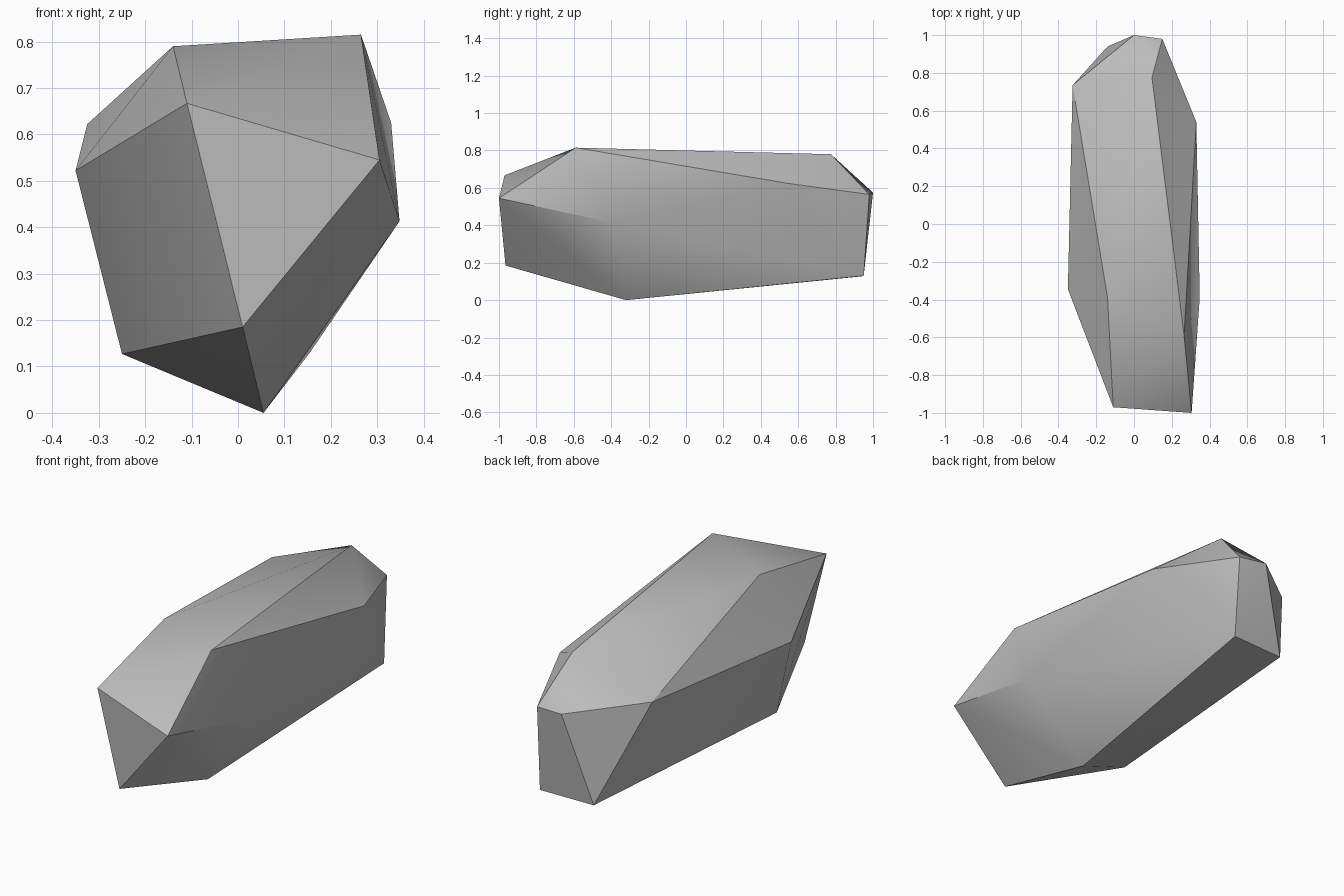
import bpy
import bmesh
import math

# Remove the default cube
cube = bpy.data.objects.get("Cube")
if cube:
    bpy.data.objects.remove(cube, do_unlink=True)

# Corners of the faceted boulder, grouped by region
front_corners = [(-.11, -.97, .667), (.305, -1, .545), (.01, -.965, .185)]
ridge_corners = [(-.14, -.39, .79), (.265, -.59, .815), (.095, .775, .78)]
side_corners = [(-.35, -.345, .522), (-.325, .735, .622),
                (.348, -.39, .413), (.33, .54, .625)]
back_corners = [(0, 1, .575), (.15, .98, .565), (.155, .95, .13), (-.14, .94, .127)]
base_corners = [(.055, -.32, 0), (-.25, -.37, .127)]


def make_material(name, colour):
    material = bpy.data.materials.new(name)
    material.diffuse_color = colour
    material.use_nodes = True
    shader = material.node_tree.nodes["Principled BSDF"]
    shader.inputs["Base Color"].default_value = colour
    shader.inputs["Roughness"].default_value = 0.9
    return material


# Boulder: wrap the corners in a convex shell
bm = bmesh.new()
for corner in front_corners + ridge_corners + side_corners + back_corners + base_corners:
    bm.verts.new(corner)
bmesh.ops.convex_hull(bm, input=bm.verts[:])
bmesh.ops.recalc_face_normals(bm, faces=bm.faces[:])

mesh = bpy.data.meshes.new("boulder")
bm.to_mesh(mesh)
bm.free()
boulder = bpy.data.objects.new("boulder", mesh)
bpy.context.collection.objects.link(boulder)
mesh.materials.append(make_material("stone grey", (.5, .5, .5, 1)))

# Soften shallow creases, keep strong edges crisp
bpy.ops.object.select_all(action="DESELECT")
boulder.select_set(True)
bpy.context.view_layer.objects.active = boulder
bpy.ops.object.shade_smooth_by_angle(angle=math.radians(30))
